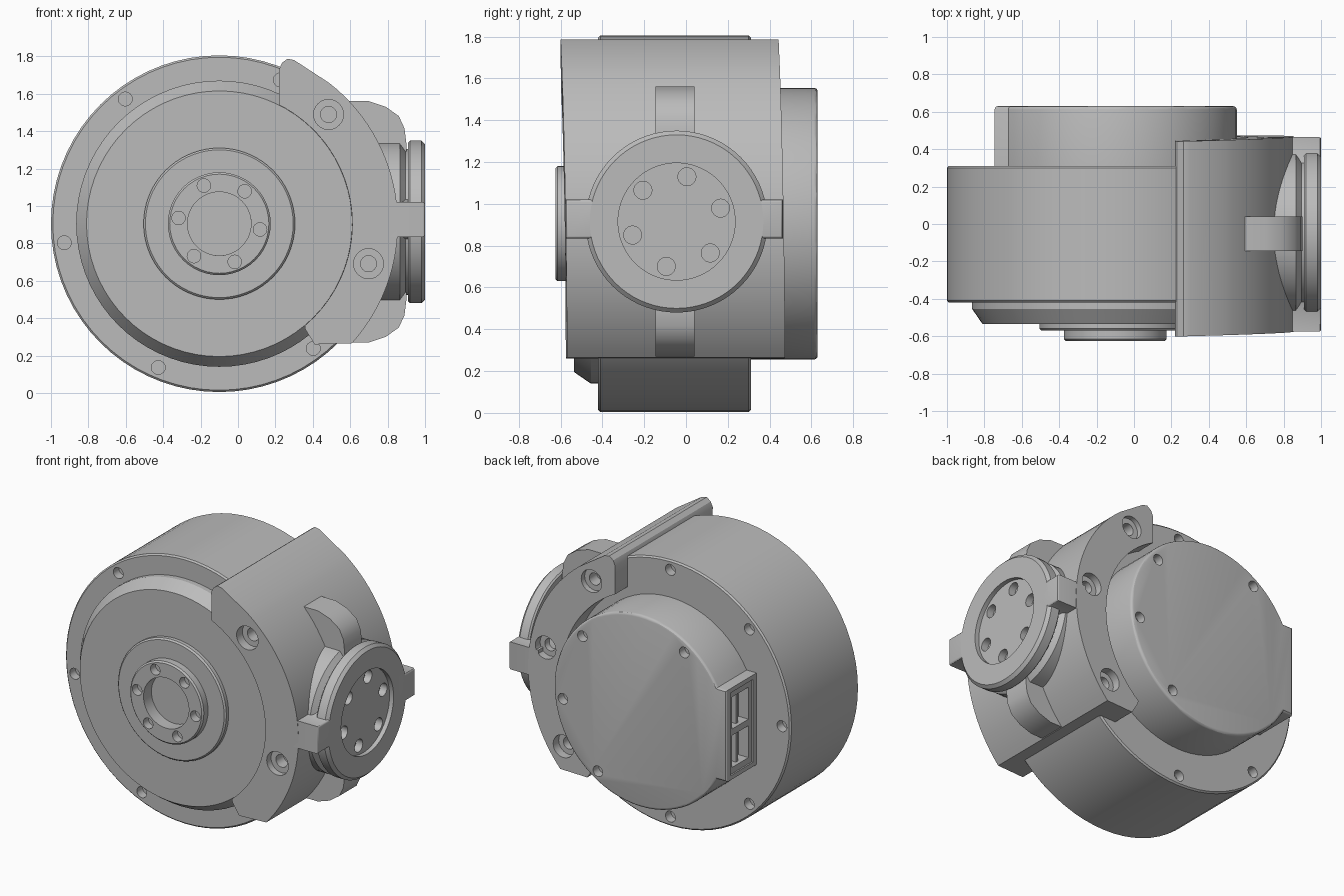
import bpy, bmesh
from math import sin, cos, radians, pi, degrees, asin
from mathutils import Matrix, Vector

cube = bpy.data.objects.get("Cube")
if cube:
    bpy.data.objects.remove(cube)

grey = bpy.data.materials.new("satin_grey")
grey.use_nodes = True
colour = (0.5, 0.5, 0.5, 1)
grey.diffuse_color = colour
grey.node_tree.nodes["Principled BSDF"].inputs["Base Color"].default_value = colour

CX, CZ = -0.10, 0.905          # drum axis, along y
OY, OZ = -0.045, 0.915         # output axis, along x
TURN = {"y": Matrix.Rotation(-pi / 2, 4, "X"), "x": Matrix.Rotation(pi / 2, 4, "Y")}
CENTRE = {"y": Vector((CX, 0, CZ)), "x": Vector((0, OY, OZ))}


def finish(name, bm):
    bmesh.ops.recalc_face_normals(bm, faces=bm.faces)
    mesh = bpy.data.meshes.new(name)
    bm.to_mesh(mesh)
    bm.free()
    mesh.materials.append(grey)
    obj = bpy.data.objects.new(name, mesh)
    bpy.context.collection.objects.link(obj)
    return obj


def lathe(name, profile, axis, steps=72):
    """Revolve (radius, position) points about a main axis."""
    bm = bmesh.new()
    vs = [bm.verts.new((r, 0, h)) for r, h in profile]
    es = [bm.edges.new(p) for p in zip(vs, vs[1:])]
    bmesh.ops.spin(bm, geom=vs + es, cent=(0, 0, 0), axis=(0, 0, 1),
                   angle=2 * pi, steps=steps)
    bmesh.ops.remove_doubles(bm, verts=bm.verts, dist=1e-4)
    bm.transform(Matrix.Translation(CENTRE[axis]) @ TURN[axis])
    return finish(name, bm)


def prism(name, pts, lo, hi, axis, bevel=0, edit=None):
    """Extrude an outline: (x, z) along y, or (y, z) along x."""
    bm = bmesh.new()
    place = (lambda a, b: (a, lo, b)) if axis == "y" else (lambda a, b: (lo, a, b))
    face = bm.faces.new([bm.verts.new(place(a, b)) for a, b in pts])
    out = bmesh.ops.extrude_face_region(bm, geom=[face])["geom"]
    move = (0, hi - lo, 0) if axis == "y" else (hi - lo, 0, 0)
    bmesh.ops.translate(bm, vec=move, verts=[g for g in out if isinstance(g, bmesh.types.BMVert)])
    bmesh.ops.recalc_face_normals(bm, faces=bm.faces)
    if bevel:
        end = [f for g in out if isinstance(g, bmesh.types.BMFace) for f in [g]]
        bmesh.ops.bevel(bm, geom=list(end[0].edges), offset=bevel, segments=3,
                        profile=0.5, affect="EDGES")
    if edit:
        for v in bm.verts:
            edit(v.co)
    return finish(name, bm)


def box(name, lo, hi):
    return prism(name, [(lo[0], lo[2]), (hi[0], lo[2]), (hi[0], hi[2]), (lo[0], hi[2])],
                 lo[1], hi[1], "y")


def cut(obj, cutter):
    mod = obj.modifiers.new("cut", "BOOLEAN")
    mod.operation, mod.solver, mod.object = "DIFFERENCE", "EXACT", cutter
    bpy.context.view_layer.update()
    graph = bpy.context.evaluated_depsgraph_get()
    mesh = bpy.data.meshes.new_from_object(obj.evaluated_get(graph))
    obj.modifiers.clear()
    obj.data = mesh
    bpy.data.objects.remove(cutter)


def drill(obj, axis, ring, angles, radius, lo, hi):
    """Cut round holes at the given angles on a ring about a main axis."""
    bm = bmesh.new()
    for a in map(radians, angles):
        off = ring * cos(a), ring * sin(a)
        at = Vector((off[0], (lo + hi) / 2, off[1])) if axis == "y" else \
            Vector(((lo + hi) / 2, off[0], off[1]))
        bmesh.ops.create_cone(bm, cap_ends=True, segments=24, radius1=radius, radius2=radius,
                              depth=hi - lo,
                              matrix=Matrix.Translation(CENTRE[axis] + at) @ TURN[axis])
    cut(obj, finish("hole_cutter", bm))


def arc(radius, start, end, count):
    return [(CX + radius * cos(a), CZ + radius * sin(a)) for a in
            (radians(start + (end - start) * i / (count - 1)) for i in range(count))]


def sixfold(start):
    return [start + 60 * i for i in range(6)]


# Main drum with flange screw holes
drum = lathe("main_drum", [(0, -.42), (.89, -.42), (.9, -.41), (.9, .3), (.89, .31), (0, .31)], "y")
drill(drum, "y", .835, sixfold(7), .037, -.5, -.36)
drill(drum, "y", .835, range(0, 360, 45), .037, .25, .4)

# Front cover, raised boss and bored hub
lathe("front_cover", [(0, -.4), (.765, -.4), (.765, -.455), (.71, -.535), (0, -.535)], "y")
boss = lathe("front_boss", [(.17, -.5), (.405, -.5), (.405, -.56), (.395, -.57), (.17, -.57),
                            (.17, -.5)], "y")
hub = lathe("front_hub", [(0, -.52), (.275, -.52), (.275, -.615), (.265, -.625), (.17, -.625),
                          (.17, -.54), (0, -.54)], "y", 48)
drill(hub, "y", .22, sixfold(-8), .036, -.7, -.56)

# Rear cap with a flat connector block on its right
half = .31
edge = degrees(asin(half / .65))
outline = arc(.65, 180 - edge, edge - 180, 64)
outline += [(-.745, CZ - half), (-.745, CZ + half)]
cap = prism("rear_cap", outline, .28, .63, "y", bevel=.018)
drill(cap, "y", .585, [42, 124, -7, -57], .036, .57, .7)
cut(cap, box("socket_cutter", (-.8, .35, CZ - .28), (-.66, .59, CZ + .28)))

# Connector frames inside the socket
for z in (CZ - .26, CZ, CZ + .26):
    box("socket_bar", (-.735, .345, z - .022), (-.65, .595, z + .022))
for z in (CZ - .14, CZ + .14):
    for y in (.365, .575):
        box("socket_side", (-.735, y - .017, z - .13), (-.65, y + .017, z + .13))
    box("socket_rib", (-.71, .46, z - .13), (-.65, .48, z + .13))


# Side bracket wrapped round the drum, leaning very slightly
def lean(co):
    co.y += .0165 * (CZ - co.z) + .018 * (co.x - .6)


profile = [(.22, 1.73), (.235, 1.765), (.265, 1.787), (.3, 1.78)]
profile += arc(.955, 52, -42, 32)
profile += [(.41, .26), (.36, .34)]
profile += arc(.711, -50, 63.2, 40)
bracket = prism("side_bracket", profile, -.58, .463, "y", edit=lean)
for radius, depth in ((.08, .05), (.043, .13)):
    drill(bracket, "y", .826, [45, -15], radius, -.7, -.58 + depth)
    drill(bracket, "y", .84, [54, 10, -35], radius * .95, .463 - depth, .6)

# Output boss: neck, groove and recessed flange
out = lathe("output_boss", [(0, .4), (.43, .4), (.43, .865), (.39, .895), (.39, .91), (.425, .91),
                            (.435, .92), (.435, .98), (.415, 1), (.28, 1), (.28, .97), (0, .97)], "x")
drill(out, "x", .22, sixfold(17), .043, .92, 1.05)

# Side arms joining the flange to the bracket
for side, tip in ((-1, .53), (1, .51)):
    arm = [(.33, .14), (.40, .105), (tip, .105), (tip, -.08), (.40, -.08), (.33, -.115)]
    prism("flange_arm", [(OY + side * y, OZ + z) for y, z in arm], .78, 1.0, "x", bevel=.012)

# Curved ribs above and below the boss
rib = [(.5, .1), (.5, .645), (.7, .645), (.79, .615), (.86, .565), (.89, .5), (.9, .42), (.9, .1)]
for side in (1, -1):
    prism("boss_rib", [(x, OZ + side * z) for x, z in rib], -.145, .04, "y")

# Smooth round surfaces while keeping edges crisp
bpy.ops.object.select_all(action="DESELECT")
for obj in bpy.context.scene.objects:
    if obj.type == "MESH":
        obj.select_set(True)
        bpy.context.view_layer.objects.active = obj
bpy.ops.object.shade_smooth_by_angle(angle=radians(30))
